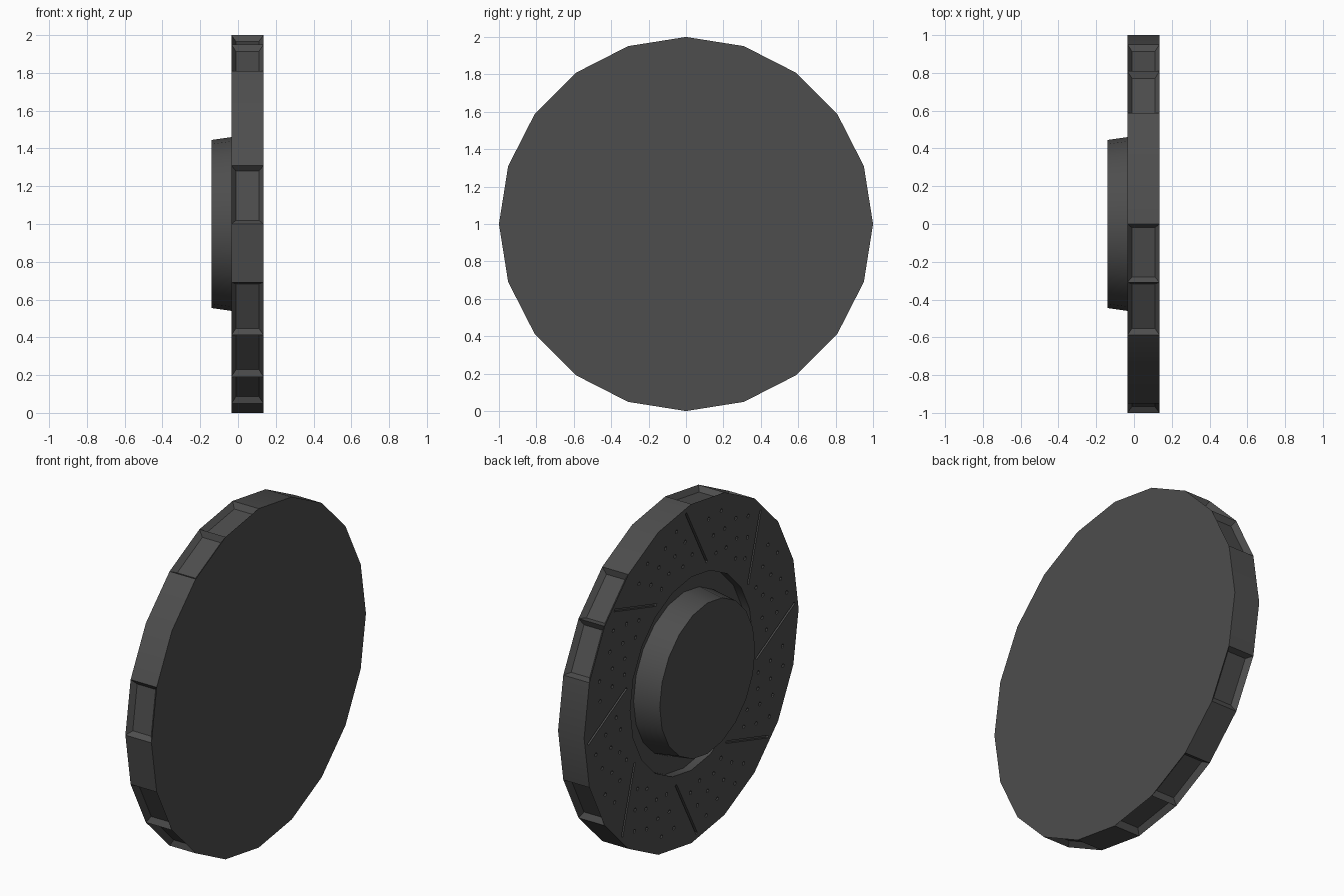
import bpy, bmesh
from math import sin, cos, pi, radians
from mathutils import Vector, Matrix

SIDES = 20
FACE_X = -0.035          # friction face plane
VENTS = {0, 1, 4, 6, 7, 8, 10, 11, 13, 16, 17}   # vented rim facets

cube = bpy.data.objects.get("Cube")
if cube:
    bpy.data.objects.remove(cube, do_unlink=True)

iron = bpy.data.materials.new("dark_iron")
iron.use_nodes = True
iron.diffuse_color = (0.075, 0.075, 0.075, 1)
iron.node_tree.nodes["Principled BSDF"].inputs["Base Color"].default_value = (0.075, 0.075, 0.075, 1)


def polar(x, r, angle):
    """Point on the wheel; angle in degrees from the top towards the front."""
    a = radians(angle)
    return Vector((x, -r * sin(a), 1 + r * cos(a)))


def make_object(name, bm):
    bmesh.ops.recalc_face_normals(bm, faces=bm.faces)
    mesh = bpy.data.meshes.new(name)
    bm.to_mesh(mesh)
    bm.free()
    mesh.materials.append(iron)
    obj = bpy.data.objects.new(name, mesh)
    bpy.context.collection.objects.link(obj)
    return obj


def lathe(profile):
    """Capped solid turned about the x axis; returns bmesh and face bands."""
    bm = bmesh.new()
    rings = [[bm.verts.new(polar(x, r, 360 * i / SIDES)) for i in range(SIDES)]
             for x, r in profile]
    bands = []
    for a, b in zip(rings, rings[1:]):
        bands.append([bm.faces.new((a[i], a[(i + 1) % SIDES], b[(i + 1) % SIDES], b[i]))
                      for i in range(SIDES)])
    bm.faces.new(rings[0])
    bm.faces.new(rings[-1])
    bmesh.ops.recalc_face_normals(bm, faces=bm.faces)
    return bm, bands


def activate(obj):
    bpy.ops.object.select_all(action='DESELECT')
    obj.select_set(True)
    bpy.context.view_layer.objects.active = obj


# Disc with a recessed ring around the hub and sunken rim vents
bm, bands = lathe([(0.135, 1), (FACE_X, 1), (FACE_X, 0.57), (0.015, 0.57)])
vents = [f for i, f in enumerate(bands[0]) if i in VENTS]
bmesh.ops.inset_individual(bm, faces=vents, thickness=0.035, depth=-0.03)
disc = make_object("brake_disc", bm)

# Tapered hub
bm, bands = lathe([(0.02, 0.468), (-0.14, 0.445)])
hub = make_object("hub", bm)

# Cutter for the slanted grooves and the drilled holes
bm = bmesh.new()
for s in range(8):
    base = 45 * s
    outer = polar(FACE_X, 0.965, base - 3)
    inner = polar(FACE_X, 0.62, base + 13.5)
    along = outer - inner
    u = along.normalized()
    side = u.cross(Vector((1, 0, 0)))
    frame = Matrix((Vector((1, 0, 0)), side, u)).transposed().to_4x4()
    frame.translation = (outer + inner) / 2
    bmesh.ops.create_cube(bm, size=1, matrix=frame @ Matrix.Diagonal((0.03, 0.014, along.length, 1)))
    for col in range(1, 5):
        for row in range(3):
            r = 0.90 - 0.1 * row - 0.035 * (col % 2)
            slant = 16.5 * (0.965 - r) / 0.345 - 3
            place = Matrix.Translation(polar(FACE_X, r, base + slant + 9 * col))
            bmesh.ops.create_cone(bm, cap_ends=True, segments=8, radius1=0.011, radius2=0.011,
                                  depth=0.05, matrix=place @ Matrix.Rotation(pi / 2, 4, 'Y'))
cutter = make_object("groove_cutter", bm)
cutter.hide_render = True

cut = disc.modifiers.new("grooves", 'BOOLEAN')
cut.operation = 'DIFFERENCE'
cut.solver = 'EXACT'
cut.object = cutter
activate(disc)
bpy.ops.object.modifier_apply(modifier=cut.name)
bpy.data.objects.remove(cutter, do_unlink=True)

for obj in (disc, hub):
    activate(obj)
    bpy.ops.object.shade_smooth_by_angle(angle=radians(30))
